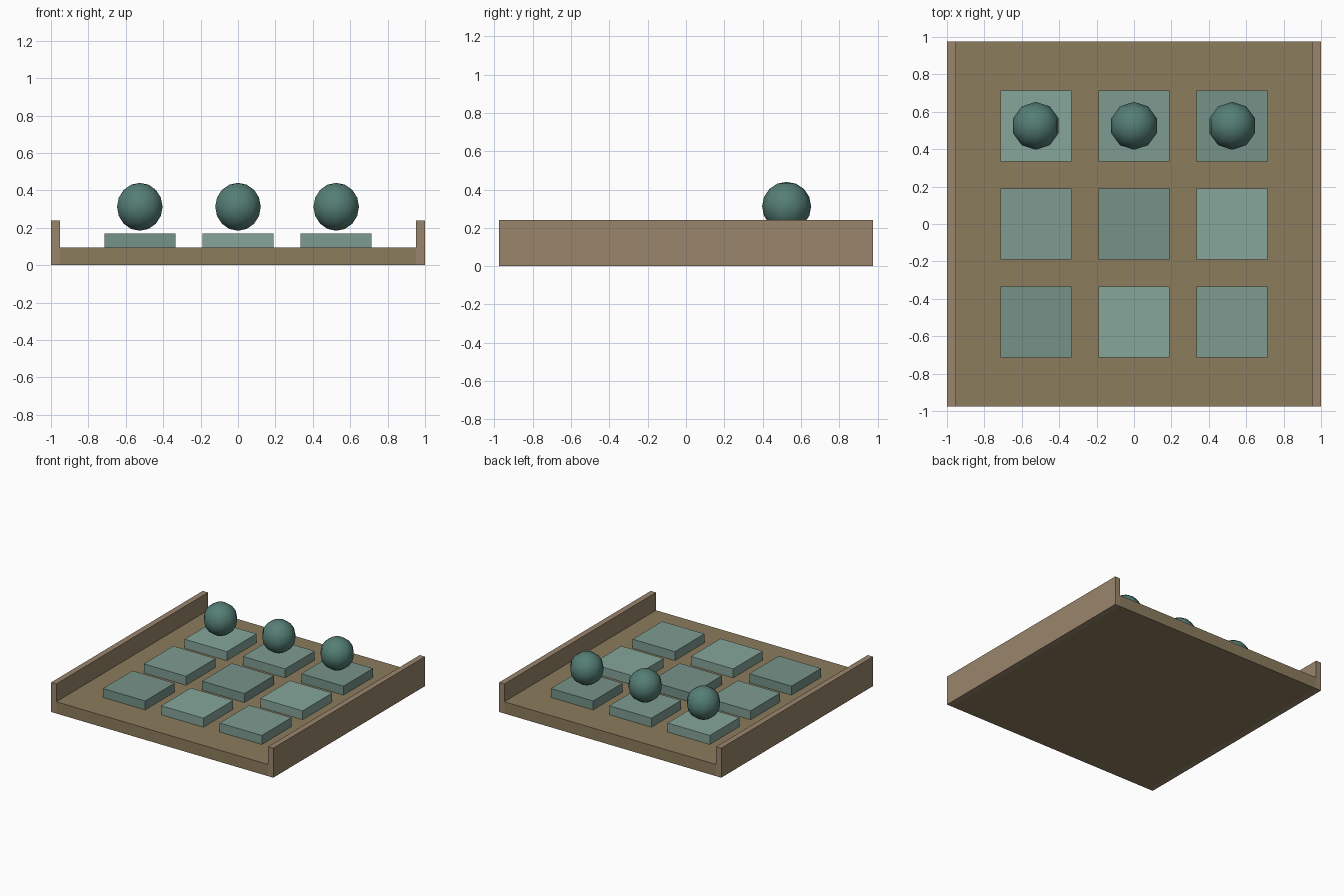
import bpy, math

if "Cube" in bpy.data.objects:
    bpy.data.objects.remove(bpy.data.objects["Cube"])


def material(name, rgb):
    m = bpy.data.materials.new(name)
    m.diffuse_color = (*rgb, 1.0)
    m.use_nodes = True
    m.node_tree.nodes["Principled BSDF"].inputs["Base Color"].default_value = m.diffuse_color
    return m


def box(name, lo, hi, mat):
    bpy.ops.mesh.primitive_cube_add(size=1, location=[(a + b) / 2 for a, b in zip(lo, hi)])
    ob = bpy.context.object
    ob.name = name
    ob.scale = [b - a for a, b in zip(lo, hi)]
    bpy.ops.object.transform_apply(location=False, rotation=False, scale=True)
    ob.data.materials.append(mat)
    return ob


floor_mat = material("floor_brown", (0.26, 0.20, 0.11))
wall_mat = material("wall_brown", (0.32, 0.235, 0.15))
ball_mat = material("ball_green", (0.09, 0.21, 0.18))
tile_mats = [material("tile_dark", (0.18, 0.29, 0.25)),
             material("tile_light", (0.24, 0.38, 0.325)),
             material("tile_mid", (0.21, 0.33, 0.285))]

HALF_Y, FLOOR, WALL, INNER = 0.975, 0.095, 0.24, 0.953
PITCH, TILE, TILE_TOP = 0.525, 0.19, 0.168
RADIUS = 0.128

# Tray floor and two side walls
box("tray_floor", (-INNER, -HALF_Y, 0), (INNER, HALF_Y, FLOOR), floor_mat)
box("left_wall", (-1, -HALF_Y, 0), (-INNER, HALF_Y, WALL), wall_mat)
box("right_wall", (INNER, -HALF_Y, 0), (1, HALF_Y, WALL), wall_mat)

# Grid of tiles in three shades running diagonally
for j in range(3):
    for i in range(3):
        x, y = (i - 1) * PITCH, (j - 1) * PITCH
        box(f"tile_{j}_{i}", (x - TILE, y - TILE, FLOOR), (x + TILE, y + TILE, TILE_TOP),
            tile_mats[(i - j) % 3])

# Balls hovering just above the back row
for i in range(3):
    bpy.ops.mesh.primitive_uv_sphere_add(segments=10, ring_count=8, radius=RADIUS,
                                         location=((i - 1) * PITCH, PITCH, 0.312))
    ball = bpy.context.object
    ball.name = f"ball_{i}"
    ball.data.materials.append(ball_mat)
    bpy.ops.object.shade_smooth_by_angle(angle=math.radians(60))
